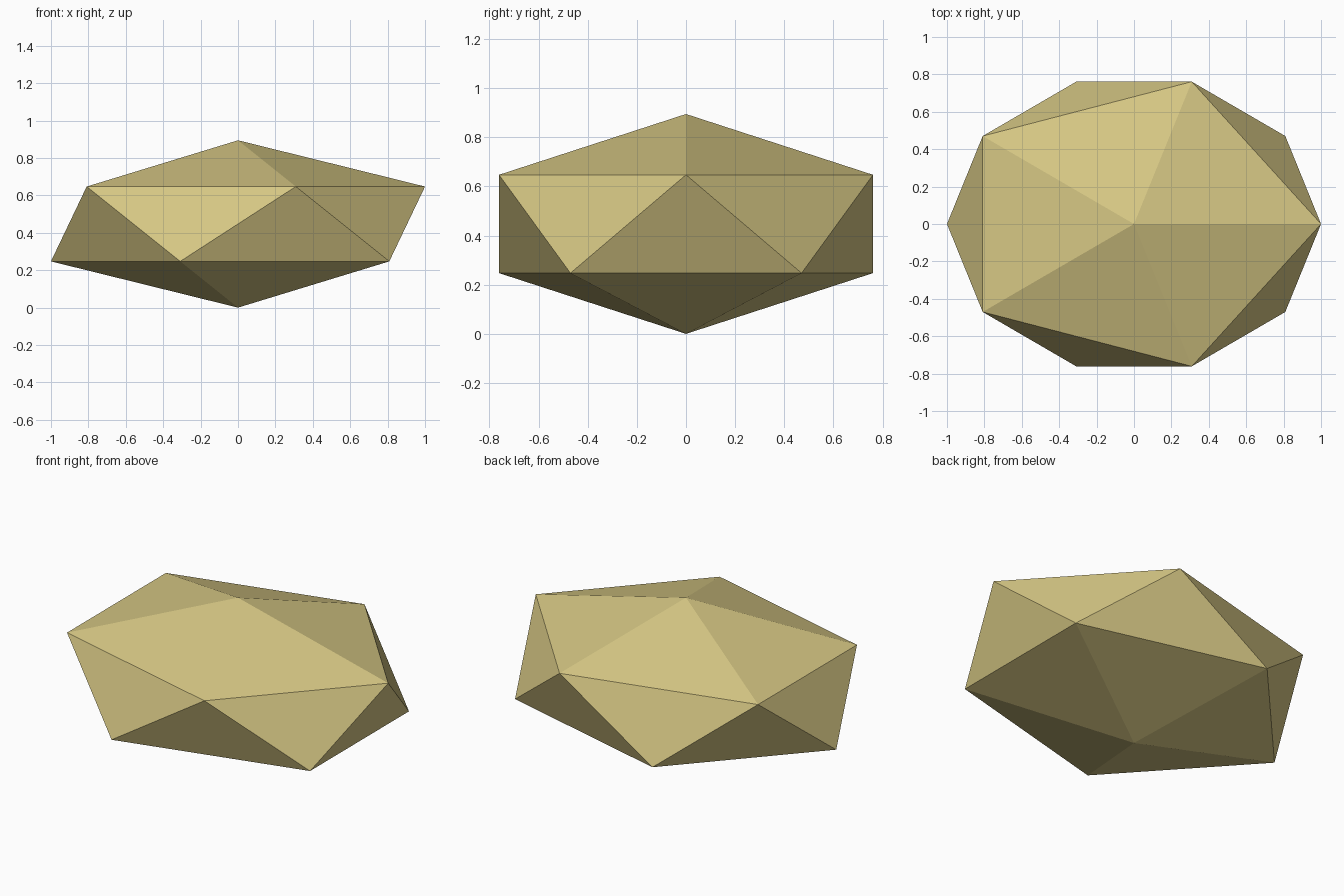
import bpy, bmesh, math

if "Cube" in bpy.data.objects:
    bpy.data.objects.remove(bpy.data.objects["Cube"])

# Sandy stone colour
sand = bpy.data.materials.new("sandy_yellow")
sand.diffuse_color = (0.67, 0.57, 0.23, 1)
sand.use_nodes = True
sand.node_tree.nodes["Principled BSDF"].inputs["Base Color"].default_value = sand.diffuse_color

# Squashed twenty-sided stone: two offset rings of five capped by two tips
bm = bmesh.new()


def ring(z, turn):
    return [bm.verts.new((math.cos(a), 0.8 * math.sin(a), z))
            for a in (math.radians(72 * i + turn) for i in range(5))]


bottom = bm.verts.new((0, 0, 0))
lower = ring(0.2472, 36)
upper = ring(0.6472, 0)
top = bm.verts.new((0, 0, 0.8944))

for i in range(5):
    j = (i + 1) % 5
    bm.faces.new((upper[i], upper[j], top))
    bm.faces.new((upper[i], lower[i], upper[j]))
    bm.faces.new((lower[i], lower[j], upper[j]))
    bm.faces.new((lower[j], lower[i], bottom))

bmesh.ops.recalc_face_normals(bm, faces=bm.faces)
mesh = bpy.data.meshes.new("stone")
bm.to_mesh(mesh)
bm.free()
mesh.materials.append(sand)
stone = bpy.data.objects.new("stone", mesh)
bpy.context.collection.objects.link(stone)
